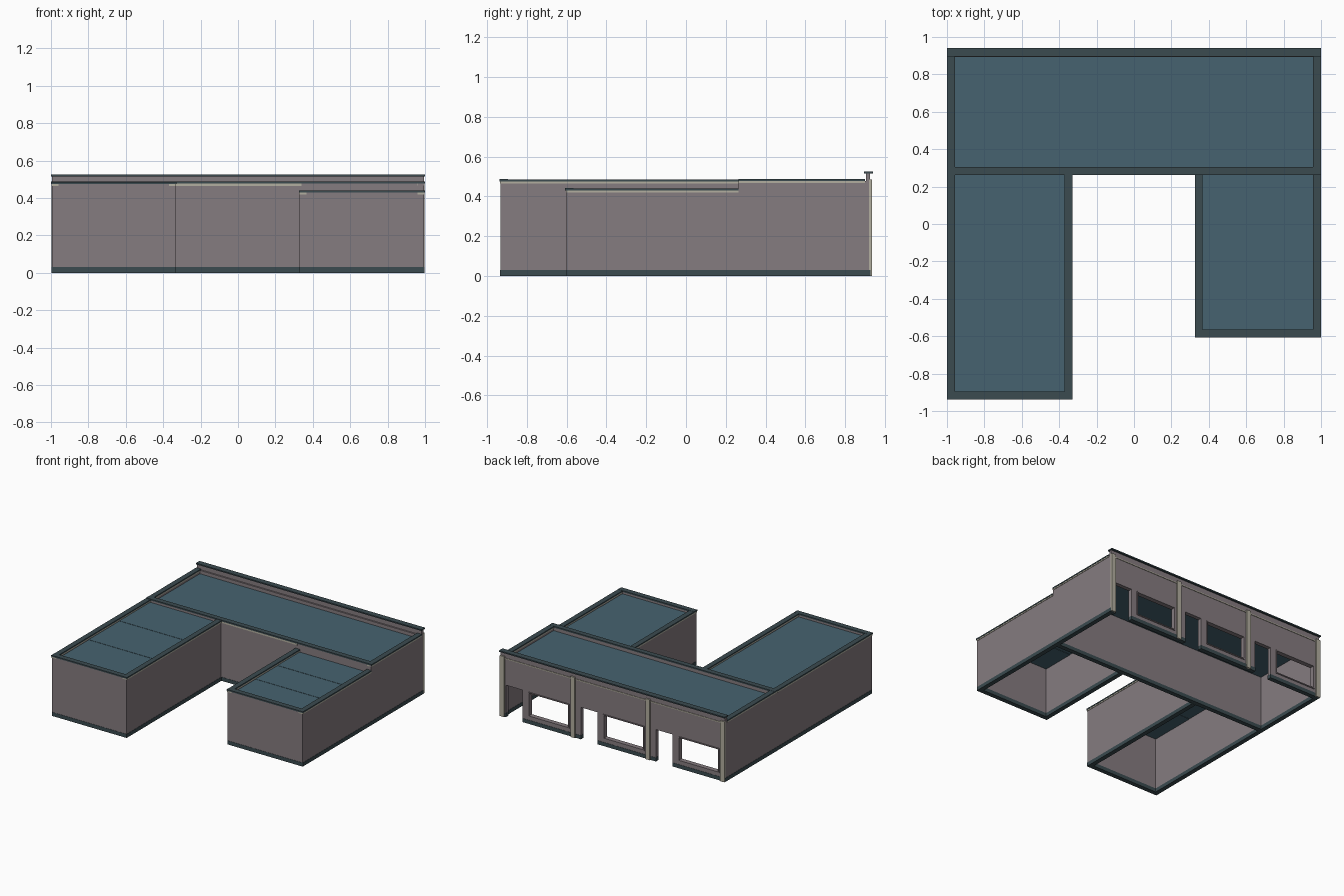
import bpy

if "Cube" in bpy.data.objects:
    bpy.data.objects.remove(bpy.data.objects["Cube"])


def material(name, rgb):
    m = bpy.data.materials.new(name)
    m.diffuse_color = (*rgb, 1)
    m.use_nodes = True
    m.node_tree.nodes["Principled BSDF"].inputs["Base Color"].default_value = m.diffuse_color
    return m


WALL = material("plaster", (0.235, 0.20, 0.215))
ROOF = material("roof_sheet", (0.062, 0.124, 0.16))
DARK = material("dark_trim", (0.043, 0.070, 0.080))
BEIGE = material("beige_trim", (0.45, 0.43, 0.35))


def box(name, x, y, z, mat):
    """Axis-aligned box from three (low, high) ranges."""
    verts = [(a, b, c) for a in x for b in y for c in z]
    faces = [(0, 1, 3, 2), (4, 6, 7, 5), (0, 4, 5, 1),
             (2, 3, 7, 6), (0, 2, 6, 4), (1, 5, 7, 3)]
    me = bpy.data.meshes.new(name)
    me.from_pydata(verts, [], faces)
    me.materials.append(mat)
    ob = bpy.data.objects.new(name, me)
    bpy.context.collection.objects.link(ob)
    return ob


T = 0.032     # wall thickness
BASE = 0.03   # plinth height
CAP = 0.01    # coping thickness
CW = 0.042    # coping width


def wall(name, x, y, top):
    """Wall run with a dark plinth at its foot."""
    box(name + "_wall", x, y, (BASE, top), WALL)
    e = 0.002
    box(name + "_plinth", (x[0] - e, x[1] + e), (y[0] - e, y[1] + e), (0, BASE), DARK)


def side_coping(name, x0, x1, y, top):
    """Coping along y with a beige course under it."""
    box(name + "_coping", (x0, x1), y, (top - CAP, top), DARK)
    box(name + "_course", (x0 + .002, x1 - .002), y, (top - CAP - .01, top - CAP), BEIGE)


def wing(name, x0, x1, y0, y1, top):
    """Rear or front wing: three walls, copings and a three-panel sunken roof."""
    a, b, w = x0 + .005, x1 - .005, top - CAP
    wall(name + "_outer", (a, a + T), (y0 + .005, y1), w)
    wall(name + "_inner", (b - T, b), (y0 + .005, y1), w)
    wall(name + "_front", (a + T, b - T), (y0 + .005, y0 + .005 + T), w)
    side_coping(name + "_left", x0, x0 + CW, (y0 + .003, y1), top)
    side_coping(name + "_right", x1 - CW, x1, (y0 + .003, y1), top)
    box(name + "_front_coping", (x0, x1), (y0, y0 + CW), (top - CAP, top + .001), DARK)
    n, s, e = 3, y0 + T, y1
    for i in range(n):
        d = (e - s) / n
        z = top - .027 + .002 * i
        box(f"{name}_roof_panel_{i}", (a + T, b - T), (s + i * d, s + (i + 1) * d),
            (z - .01, z), ROOF)


YM = 0.263    # front of the main block
wing("left_wing", -1, -.33, -.937, YM, .485)
wing("right_wing", .325, 1, -.607, YM, .44)

# Main block: side walls, court wall, roof and copings
H = .487
wall("main_left", (-.995, -.995 + T), (YM, .925), H - CAP)
wall("main_right", (.995 - T, .995), (YM, .925), H - CAP)
wall("main_court", (-.995 + T, .995 - T), (YM + .005, YM + .005 + T), H - CAP)
side_coping("main_left", -1, -1 + CW, (YM, .9), H)
side_coping("main_right", 1 - CW, 1, (YM, .9), H)
box("main_court_coping", (-1, 1), (YM, YM + CW), (H - CAP, H + .001), DARK)
box("main_court_course", (-.34, .34), (YM + .001, YM + .03), (H - CAP - .012, H - CAP), BEIGE)
box("main_roof", (-.97, .97), (YM + .02, .91), (.44, .45), ROOF)

# Rear facade: three equal bays, each with a doorway and a window
Y0, Y1, HEAD, SILL = .893, .925, .255, .058
box("facade_upper_wall", (-.995, .995), (Y0, Y1), (HEAD, H - CAP), WALL)
box("facade_parapet", (-.995, .995), (.905, Y1), (H - CAP, .515), WALL)
box("facade_coping", (-1, 1), (.895, .94), (.515, .525), DARK)
box("facade_course", (-.995, .995), (Y1, .929), (.464, .472), BEIGE)
for i, c in enumerate((-.665, 0, .665)):
    wall(f"bay_{i}_door_pier", (c + .285, c + .33), (Y0, Y1), HEAD)
    wall(f"bay_{i}_middle_pier", (c + .085, c + .135), (Y0, Y1), HEAD)
    wall(f"bay_{i}_end_pier", (c - .33, c - .28), (Y0, Y1), HEAD)
    wall(f"bay_{i}_window_apron", (c - .28, c + .085), (Y0, Y1), SILL)
    # window surround
    l, r, f, yf = c - .28, c + .085, .008, (Y0, Y1 + .006)
    box(f"bay_{i}_window_sill", (l, r), yf, (SILL, SILL + f), WALL)
    box(f"bay_{i}_window_head", (l, r), yf, (HEAD - f, HEAD), WALL)
    box(f"bay_{i}_window_jamb_a", (l, l + f), yf, (SILL + f, HEAD - f), WALL)
    box(f"bay_{i}_window_jamb_b", (r - f, r), yf, (SILL + f, HEAD - f), WALL)

# Pilasters between bays
for i, x in enumerate((-.977, -.315, .35, .977)):
    box(f"pilaster_{i}", (x - .019, x + .019), (Y1 - .005, .936), (0, .485), BEIGE)
